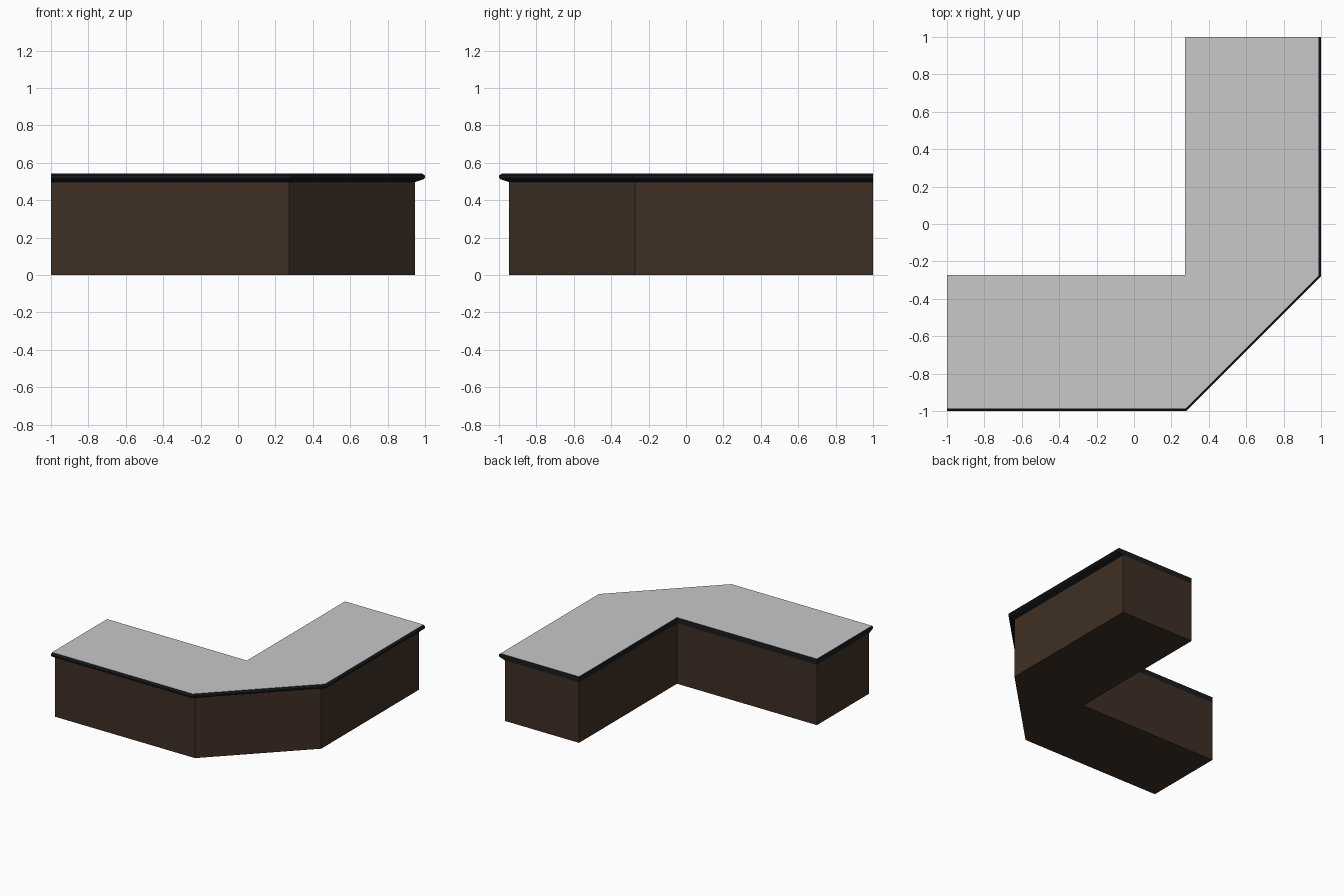
import bpy, bmesh

if "Cube" in bpy.data.objects:
    bpy.data.objects.remove(bpy.data.objects["Cube"])


def material(name, rgb):
    m = bpy.data.materials.new(name)
    m.diffuse_color = (*rgb, 1)
    m.use_nodes = True
    m.node_tree.nodes["Principled BSDF"].inputs["Base Color"].default_value = m.diffuse_color
    return m


brown = material("dark brown wood", (0.05, 0.029, 0.018))
black = material("black trim", (0.009, 0.011, 0.013))
teal = material("dark teal edge", (0.01, 0.075, 0.075))
grey = material("grey worktop", (0.58, 0.58, 0.58))

INNER = 0.272   # inner corner and chamfer position


def outline(d):
    """L-shaped plan with chamfered corner; d pulls in the outer sides only."""
    c, o = INNER + 0.008 * (1 - min(d / 0.05, 1)), 1 - d
    return [(-1, -o), (c, -o), (o, -c), (o, 1), (INNER, 1),
            (INNER, -INNER), (-1, -INNER)]


def loft(name, levels, mats):
    """Stack plan outlines given as (z, inset) and cap both ends."""
    bm = bmesh.new()
    rings = [[bm.verts.new((x, y, z)) for x, y in outline(d)] for z, d in levels]
    for a, b in zip(rings, rings[1:]):
        for i in range(len(a)):
            j = (i + 1) % len(a)
            bm.faces.new((a[i], a[j], b[j], b[i]))
    bm.faces.new(rings[0][::-1])
    top = bm.faces.new(rings[-1])
    top.material_index = len(mats) - 1
    me = bpy.data.meshes.new(name)
    bm.to_mesh(me)
    bm.free()
    for m in mats:
        me.materials.append(m)
    ob = bpy.data.objects.new(name, me)
    bpy.context.collection.objects.link(ob)
    return ob


# Cabinet body
loft("counter_body", [(0, 0.053), (0.497, 0.053)], [brown])
# Overhanging bevelled edge, flush along the inner sides and ends
loft("counter_trim", [(0.497, 0.053), (0.513, 0.006), (0.52, 0),
                      (0.532, 0), (0.541, 0.013)], [black])
# Thin worktop with teal rim and grey surface
loft("worktop", [(0.541, 0.014), (0.544, 0.014)], [teal, grey])
